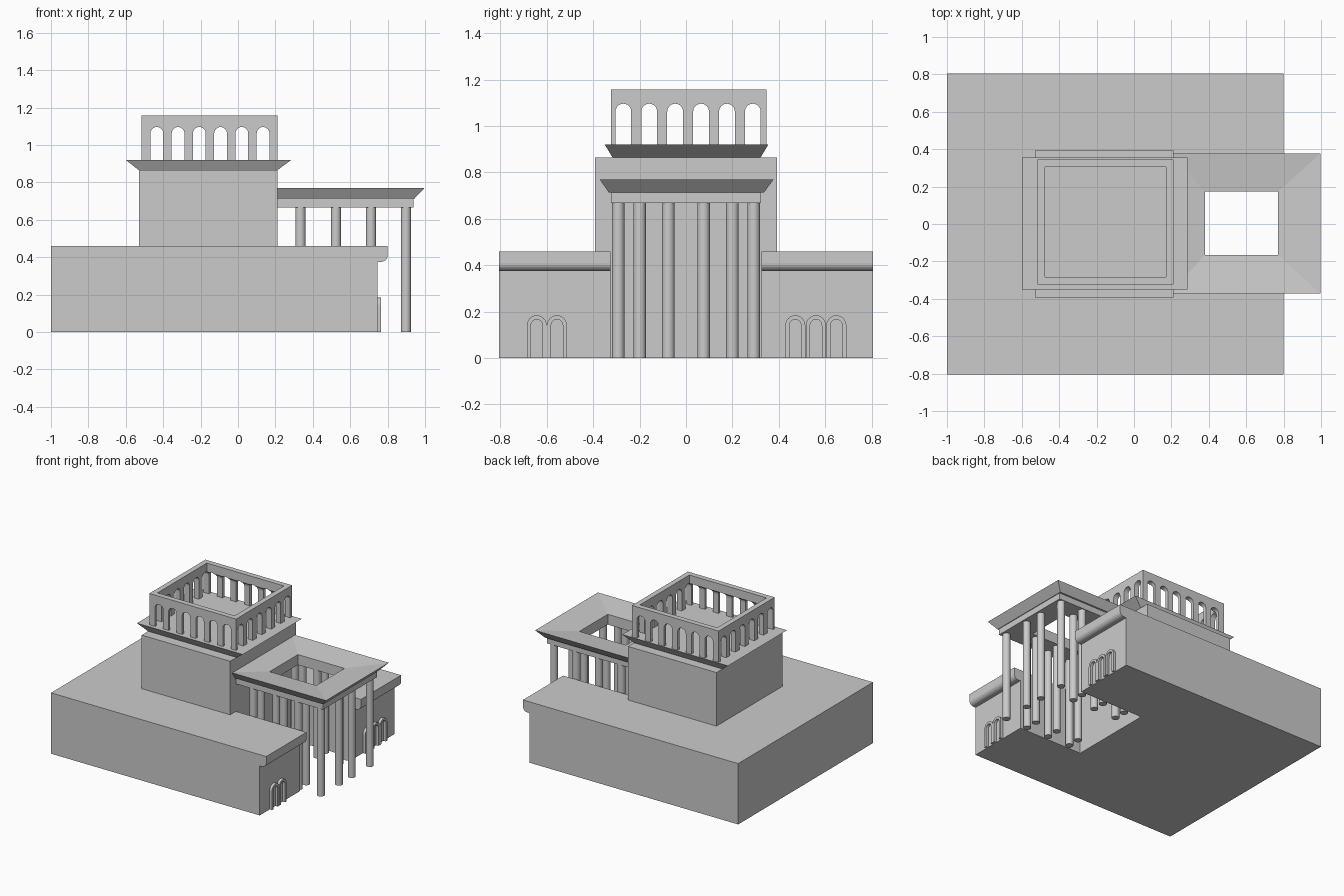
import bpy, bmesh
from math import pi, sin, cos

cube = bpy.data.objects.get("Cube")
if cube:
    bpy.data.objects.remove(cube, do_unlink=True)

stone = bpy.data.materials.new("grey_stone")
stone.use_nodes = True
GREY = (0.6, 0.6, 0.6, 1)
stone.diffuse_color = GREY
stone.node_tree.nodes["Principled BSDF"].inputs["Base Color"].default_value = GREY


def finish(name, bm):
    bmesh.ops.recalc_face_normals(bm, faces=bm.faces)
    mesh = bpy.data.meshes.new(name)
    bm.to_mesh(mesh)
    bm.free()
    mesh.materials.append(stone)
    obj = bpy.data.objects.new(name, mesh)
    bpy.context.collection.objects.link(obj)
    return obj


def add_prism(bm, points, axis, lo, hi):
    """Extrude a 2D outline along an axis; the outline uses the other two axes in order."""
    def place(p, t):
        co = list(p)
        co.insert(axis, t)
        return bm.verts.new(co)
    a = [place(p, lo) for p in points]
    b = [place(p, hi) for p in points]
    bm.faces.new(a)
    bm.faces.new(b[::-1])
    for i in range(len(a)):
        j = (i + 1) % len(a)
        bm.faces.new((a[i], b[i], b[j], a[j]))


def rect(x0, x1, y0, y1):
    return [(x0, y0), (x1, y0), (x1, y1), (x0, y1)]


def prism(name, points, axis, lo, hi):
    bm = bmesh.new()
    add_prism(bm, points, axis, lo, hi)
    return finish(name, bm)


def arc(c, z, r, steps=12):
    return [(c + r * cos(pi * i / steps), z + r * sin(pi * i / steps)) for i in range(steps + 1)]


def loft(name, rings, closed):
    """Skin rectangles (x0, x1, y0, y1, z); closed joins the last to the first."""
    bm = bmesh.new()
    loops = [[bm.verts.new((x, y, r[4])) for x, y in rect(*r[:4])] for r in rings]
    pairs = list(zip(loops, loops[1:]))
    if closed:
        pairs.append((loops[-1], loops[0]))
    else:
        bm.faces.new(loops[0])
        bm.faces.new(loops[-1])
    for a, b in pairs:
        for i in range(4):
            j = (i + 1) % 4
            bm.faces.new((a[i], a[j], b[j], b[i]))
    return finish(name, bm)


def cut(obj, cutter):
    cutter.hide_render = True
    mod = obj.modifiers.new("cut", 'BOOLEAN')
    mod.operation = 'DIFFERENCE'
    mod.solver = 'EXACT'
    mod.object = cutter
    bpy.context.view_layer.objects.active = obj
    bpy.ops.object.modifier_apply(modifier=mod.name)
    bpy.data.objects.remove(cutter, do_unlink=True)


# Base block with a rounded cornice on the entrance side, and the entrance court cut out
nose = [(0.765 + 0.035 * sin(a * pi / 12), 0.41 - 0.035 * cos(a * pi / 12)) for a in range(7)]
outline = [(-1, 0), (0.745, 0), (0.745, 0.375)] + nose + [(0.8, 0.46), (-1, 0.46)]
base = prism("base_block", outline, 1, -0.805, 0.805)
cut(base, prism("court_cutter", rect(0.21, 1.1, -0.325, 0.325), 2, -0.1, 0.6))

# Tower and its flared ledge
prism("tower", rect(-0.53, 0.21, -0.393, 0.393), 2, 0.46, 0.865)
loft("tower_ledge", [(-0.53, 0.21, -0.317, 0.322, 0.865),
                     (-0.6, 0.285, -0.35, 0.355, 0.92)], False)

# Arcaded parapet
X0, X1, Y0, Y1, TOP = -0.515, 0.21, -0.323, 0.346, 1.157
parapet = prism("arcade_parapet", rect(X0, X1, Y0, Y1), 2, 0.92, TOP)
cut(parapet, prism("inside_cutter", rect(X0 + 0.04, X1 - 0.04, Y0 + 0.04, Y1 - 0.04), 2, 0.8, 1.3))
for axis, first, step in ((1, -0.434, 0.1136), (0, -0.27, 0.1116)):
    bm = bmesh.new()
    for i in range(6):
        c, r = first + step * i, 0.034
        add_prism(bm, [(c - r, 0.9), (c + r, 0.9)] + arc(c, 1.062, r), axis, -0.8, 0.8)
    cut(parapet, finish("arch_cutter", bm))

# Portico roof: architrave, flared eave, top sloping in to an open centre
loft("portico_roof", [(0.38, 0.77, -0.165, 0.173, 0.667),
                      (0.2, 0.938, -0.323, 0.323, 0.667),
                      (0.2, 0.938, -0.323, 0.323, 0.713),
                      (0.195, 0.943, -0.333, 0.336, 0.713),
                      (0.19, 0.997, -0.372, 0.378, 0.77),
                      (0.38, 0.77, -0.165, 0.173, 0.745)], True)

# Columns: double rows along both sides, four across the front
spots = [(x, y) for x in (0.334, 0.524, 0.711) for y in (0.2, 0.292)]
spots += [(0.898, 0.076), (0.898, 0.292)]
for x, y in spots:
    for side in (-1, 1):
        bm = bmesh.new()
        ring = [(x + 0.027 * cos(i * pi / 12), side * y + 0.027 * sin(i * pi / 12)) for i in range(24)]
        add_prism(bm, ring, 2, 0, 0.667)
        column = finish("column", bm)
        bpy.ops.object.select_all(action='DESELECT')
        column.select_set(True)
        bpy.context.view_layer.objects.active = column
        bpy.ops.object.shade_smooth_by_angle()

# Raised arch surrounds on the entrance walls
for y in (-0.643, -0.556, 0.471, 0.56, 0.648):
    outer = [(y + 0.043, 0)] + arc(y, 0.141, 0.043) + [(y - 0.043, 0)]
    inner = [(y + 0.025, 0)] + arc(y, 0.141, 0.025) + [(y - 0.025, 0)]
    prism("arch_surround", outer + inner[::-1], 0, 0.74, 0.765)
